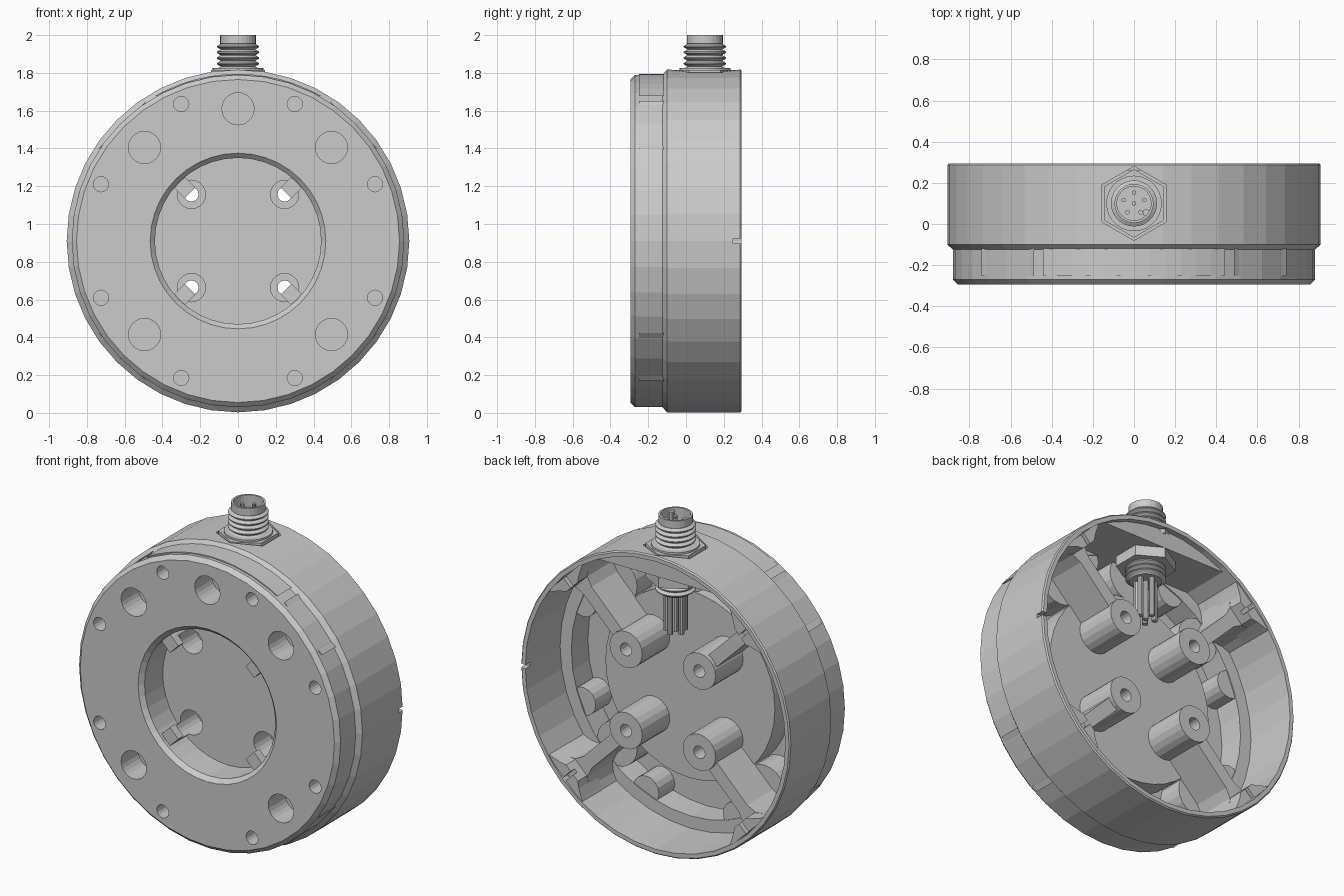
import bpy, bmesh, math
from mathutils import Vector

if "Cube" in bpy.data.objects:
    bpy.data.objects.remove(bpy.data.objects["Cube"])

C = 0.91          # height of the disc axis
CY = 0.10         # depth of the connector axis


def finish(bm, name):
    bmesh.ops.remove_doubles(bm, verts=bm.verts, dist=1e-5)
    bmesh.ops.recalc_face_normals(bm, faces=bm.faces)
    me = bpy.data.meshes.new(name)
    bm.to_mesh(me)
    bm.free()
    ob = bpy.data.objects.new(name, me)
    bpy.context.collection.objects.link(ob)
    return ob


def lathe(name, pts, axis, n):
    """Revolve (radius, height) points round y (disc) or z (connector)."""
    bm = bmesh.new()
    cen = Vector((0, 0, C)) if axis == 'y' else Vector((0, CY, 0))
    ax = Vector((0, 1, 0)) if axis == 'y' else Vector((0, 0, 1))
    vs = [bm.verts.new(cen + Vector((r, 0, 0)) + ax * h) for r, h in pts]
    es = [bm.edges.new((a, b)) for a, b in zip(vs, vs[1:])]
    bmesh.ops.spin(bm, geom=vs + es, cent=cen, axis=ax, steps=n,
                   angle=2 * math.pi, use_duplicate=False)
    return finish(bm, name)


def prism(name, pts, a, b, axis='y'):
    """Extrude a flat outline from a to b along y (disc) or z (connector)."""
    bm = bmesh.new()
    if axis == 'y':
        vs = [bm.verts.new((u, a, C + v)) for u, v in pts]
        d = (0, b - a, 0)
    else:
        vs = [bm.verts.new((u, CY + v, a)) for u, v in pts]
        d = (0, 0, b - a)
    f = bm.faces.new(vs)
    ex = bmesh.ops.extrude_face_region(bm, geom=[f])
    bmesh.ops.translate(bm, vec=d, verts=[g for g in ex['geom'] if isinstance(g, bmesh.types.BMVert)])
    return finish(bm, name)


def circle(r, n, x=0, y=0, turn=0.0):
    return [(x + r * math.cos(turn + 2 * math.pi * i / n),
             y + r * math.sin(turn + 2 * math.pi * i / n)) for i in range(n)]


def polar(r, deg):
    a = math.radians(deg)
    return r * math.cos(a), r * math.sin(a)


def radial(pts, deg):
    """Turn (outward, sideways) points to the given direction."""
    c, s = polar(1, deg)
    return [(r * c - t * s, r * s + t * c) for r, t in pts]


def mirrored(half):
    return half + [(r, -t) for r, t in reversed(half)]


def combine(target, tool, op):
    m = target.modifiers.new('bool', 'BOOLEAN')
    m.operation, m.object, m.solver = op, tool, 'EXACT'
    bpy.context.view_layer.objects.active = target
    bpy.ops.object.modifier_apply(modifier=m.name)
    bpy.data.objects.remove(tool)


# Housing shell: stepped rim, front recess, hollow back with a ring trench
housing = lathe('housing', [
    (0, -.095), (.44, -.095), (.44, -.27), (.465, -.295), (.855, -.295),
    (.88, -.27), (.88, -.125), (.907, -.1), (.907, .287), (.9, .295),
    (.875, .295), (.875, -.04), (.80, -.04), (.80, -.2), (.57, -.2),
    (.57, -.04), (0, -.04)], 'y', 40)

add, cut = [], []
diagonals = (45, 135, 225, 315)
eighths = [22.5 + 45 * i for i in range(8)]

# Flat inner seat for the connector
add.append(prism('seat', [polar(.885, 60 + 5 * i) for i in range(13)], -.25, .26))

# Diagonal webs, wall pillars and screw bosses
for d in diagonals:
    web = mirrored([(.36, .04), (.74, .04), (.80, .06), (.84, .11), (.868, .18)])
    pillar = mirrored([(.80, .055), (.825, .09), (.85, .14), (.868, .18)])
    add.append(prism('web', radial(web, d), -.25, .2))
    add.append(prism('pillar', radial(pillar, d), .1, .288))
    add.append(prism('boss', circle(.11, 20, *polar(.349, d)), -.07, .225))
    cut.append(prism('bore', circle(.075, 20, *polar(.349, d)), -.2, .06))
    cut.append(prism('screw', circle(.038, 16, *polar(.349, d)), 0, .4))
    cut.append(prism('groove', radial(mirrored([(.76, .012), (.872, .012)]), d), .25, .4))

# Large blind holes and their inner bosses
for d in diagonals + (90,):
    add.append(prism('lump', circle(.135, 20, *polar(.70, d)), -.25, -.045))
    cut.append(prism('dowel', circle(.085, 24, *polar(.70, d)), -.4, -.13))

# Small blind holes and their inner bosses
for d in eighths:
    add.append(prism('lug', circle(.085, 16, *polar(.785, d)), -.25, -.047))
    cut.append(prism('tap', circle(.04, 16, *polar(.785, d)), -.4, -.16))

# Rim notch and hexagonal connector pocket
cut.append(prism('notch', [(.85, -.012), (.95, -.012), (.95, .012), (.85, .012)], .25, .4))
cut.append(prism('pocket', circle(.18, 6, turn=math.pi / 6), 1.775, 1.95, 'z'))

for t in add:
    combine(housing, t, 'UNION')
for t in cut:
    combine(housing, t, 'DIFFERENCE')

# Connector barrel with ridged thread and open socket
profile = [(0, 1.53), (.09, 1.53)]
for i in range(14):
    z = 1.535 + i * .03
    profile += [(.093, z), (.112, z + .011), (.112, z + .017), (.093, z + .028)]
profile += [(.095, 1.955), (.095, 2.0), (.083, 2.0), (.083, 1.86), (0, 1.86)]
lathe('connector_barrel', profile, 'z', 28)

# Hexagon nuts outside and inside the wall, with a round collar
hexagon = circle(.166, 6, turn=math.pi / 6)
prism('outer_nut', hexagon, 1.765, 1.815, 'z')
prism('outer_collar', circle(.135, 28), 1.80, 1.826, 'z')
prism('inner_nut', hexagon, 1.612, 1.674, 'z')

# Contact pins and solder tails
spots = [(0, 0)] + [polar(.053, 18 + 72 * i) for i in range(5)]
for i, (x, y) in enumerate(spots):
    prism(f'contact_pin_{i}', circle(.011, 10, x, y), 1.85, 1.965, 'z')
    prism(f'solder_tail_{i}', circle(.017, 10, x, y), 1.29, 1.54, 'z')

# Key rib in the socket
prism('key_rib', circle(.018, 8, .06, -.045), 1.85, 1.985, 'z')
